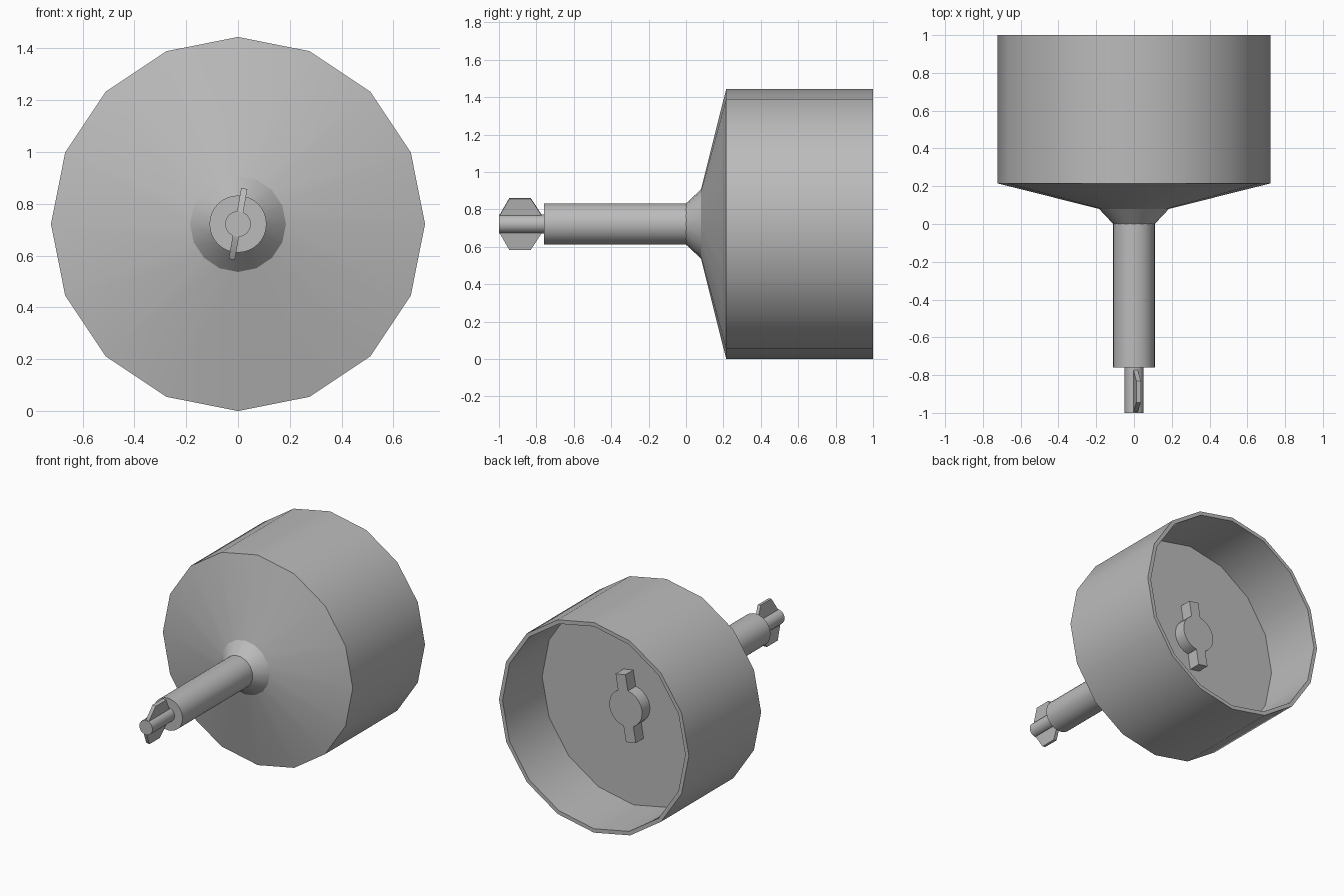
import bpy, bmesh, math
from mathutils import Matrix

if "Cube" in bpy.data.objects:
    bpy.data.objects.remove(bpy.data.objects["Cube"], do_unlink=True)

CENTRE_Z = 0.722
TILT = math.radians(10)

grey = bpy.data.materials.new("plain_grey")
grey.use_nodes = True
colour = (0.5, 0.5, 0.5, 1)
grey.diffuse_color = colour
grey.node_tree.nodes["Principled BSDF"].inputs["Base Color"].default_value = colour


def finish(name, bm):
    bmesh.ops.recalc_face_normals(bm, faces=bm.faces)
    mesh = bpy.data.meshes.new(name)
    bm.to_mesh(mesh)
    bm.free()
    mesh.materials.append(grey)
    obj = bpy.data.objects.new(name, mesh)
    bpy.context.collection.objects.link(obj)
    obj.location.z = CENTRE_Z
    bpy.ops.object.select_all(action='DESELECT')
    obj.select_set(True)
    bpy.context.view_layer.objects.active = obj
    bpy.ops.object.shade_smooth_by_angle(angle=math.radians(30))
    return obj


def lathe(name, profile, sides):
    """Turn (radius, y) points about the y axis and cap both ends."""
    bm = bmesh.new()
    rings = []
    for r, y in profile:
        angles = [2 * math.pi * i / sides for i in range(sides)]
        rings.append([bm.verts.new((r * math.sin(a), y, r * math.cos(a))) for a in angles])
    for a, b in zip(rings, rings[1:]):
        for i in range(sides):
            j = (i + 1) % sides
            bm.faces.new((a[i], a[j], b[j], b[i]))
    bm.faces.new(rings[0])
    bm.faces.new(rings[-1])
    return finish(name, bm)


def prism(name, outline, to_3d, start, end):
    """Extrude a flat outline between two depths, then tilt it about the y axis."""
    bm = bmesh.new()
    a = [bm.verts.new(to_3d(u, v, start)) for u, v in outline]
    b = [bm.verts.new(to_3d(u, v, end)) for u, v in outline]
    bm.faces.new(a)
    bm.faces.new(b)
    for i in range(len(a)):
        j = (i + 1) % len(a)
        bm.faces.new((a[i], a[j], b[j], b[i]))
    bmesh.ops.rotate(bm, verts=bm.verts, matrix=Matrix.Rotation(TILT, 3, 'Y'))
    return finish(name, bm)


# Hollow cup with its conical front and collar
lathe("cup", [(0.11, 0), (0.185, 0.08), (0.722, 0.215), (0.722, 1),
              (0.695, 1), (0.695, 0.57)], 16)

# Stem and thin tip
lathe("stem", [(0.11, -0.76), (0.11, 0.01)], 32)
lathe("tip_rod", [(0.05, -1), (0.05, -0.75)], 16)

# Flat blade through the tip
half = [(-0.995, 0.05), (-0.945, 0.139), (-0.83, 0.139), (-0.77, 0.045)]
blade = half + [(y, -z) for y, z in reversed(half)]
prism("tip_blade", blade, lambda y, z, x: (x, y, z), -0.012, 0.012)

# Keyed boss on the cup floor: a disc with two lugs, as one outline
RADIUS, LUG_W, LUG_H = 0.125, 0.038, 0.228
edge = math.asin(LUG_W / RADIUS)
boss = []
for side in (1, -1):
    boss += [(-LUG_W * side, LUG_H * side), (LUG_W * side, LUG_H * side)]
    for i in range(11):
        a = edge + (math.pi - 2 * edge) * i / 10
        boss.append((RADIUS * math.sin(a) * side, RADIUS * math.cos(a) * side))
prism("keyed_boss", boss, lambda x, z, y: (x, y, z), 0.56, 0.655)
